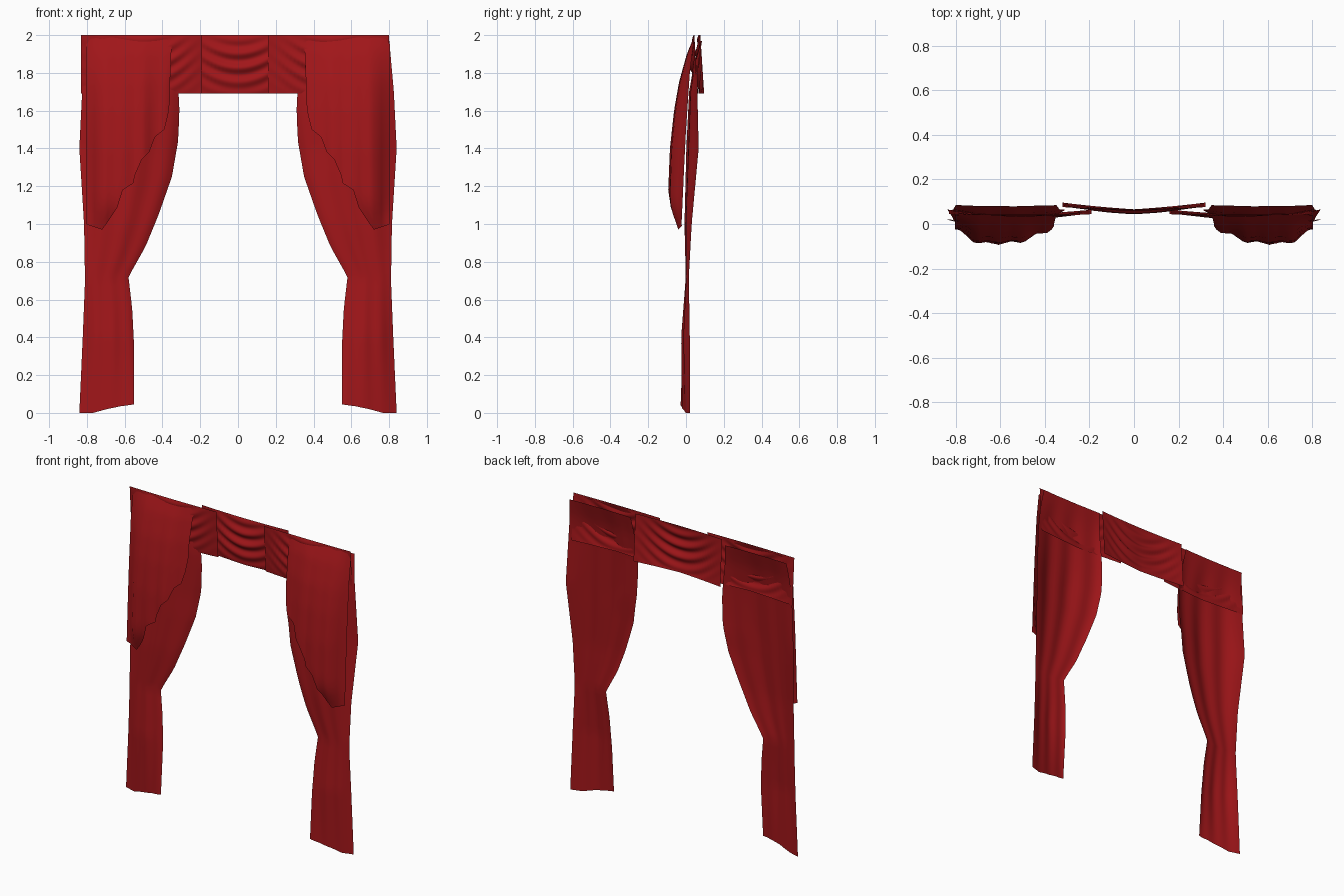
import bpy, math

if "Cube" in bpy.data.objects:
    bpy.data.objects.remove(bpy.data.objects["Cube"])

red = bpy.data.materials.new("red_velvet")
red.diffuse_color = (0.36, 0.008, 0.01, 1)
red.use_nodes = True
red.node_tree.nodes["Principled BSDF"].inputs["Base Color"].default_value = red.diffuse_color


def lerp(pts, t):
    """Piecewise linear lookup in a list of (key, value)."""
    if t <= pts[0][0]:
        return pts[0][1]
    for (a, p), (b, q) in zip(pts, pts[1:]):
        if t <= b:
            return p + (q - p) * (t - a) / (b - a)
    return pts[-1][1]


def sheet(name, us, vs, fn):
    """Cloth sheet: fn(u, v) gives a point, u across and v up."""
    n = len(us)
    verts = [fn(u, v) for v in vs for u in us]
    faces = [(j * n + i, j * n + i + 1, (j + 1) * n + i + 1, (j + 1) * n + i)
             for j in range(len(vs) - 1) for i in range(n - 1)]
    me = bpy.data.meshes.new(name)
    me.from_pydata(verts, [], faces)
    me.materials.append(red)
    me.shade_smooth()
    ob = bpy.data.objects.new(name, me)
    bpy.context.collection.objects.link(ob)
    return ob


def span(n):
    return [i / n for i in range(n + 1)]


def mirrored(ob, name):
    me = ob.data.copy()
    for v in me.vertices:
        v.co.x *= -1
    me.flip_normals()
    other = bpy.data.objects.new(name, me)
    bpy.context.collection.objects.link(other)


# Long tied-back drape: edges, depth of edges and forward bulge by height
OUTER = [(0, -.84), (.4, -.822), (.7, -.81), (1.0, -.815), (1.4, -.84),
         (1.7, -.825), (1.98, -.80)]
INNER = [(0, -.55), (.35, -.55), (.55, -.56), (.72, -.58), (.88, -.49),
         (1.05, -.42), (1.25, -.35), (1.44, -.317), (1.6, -.31), (1.7, -.315),
         (1.98, -.35)]
EDGE_Y = [(0, .02), (.4, .02), (.72, .015), (1.0, .03), (1.4, .067),
          (1.7, .06), (1.85, .065), (1.97, .085)]
BULGE = [(0, .01), (.4, .03), (.72, .015), (1.0, .035), (1.4, .06),
         (1.7, .04), (1.97, .005)]
HEM = [(0, 0), (.25, 0), (.5, .02), (.75, .035), (1, .045)]


def drape(u, v):
    z = 1.97 * v
    z += lerp(HEM, u) * max(0, 1 - z / .5)
    x = lerp(OUTER, z) + (lerp(INNER, z) - lerp(OUTER, z)) * u
    b = lerp(BULGE, z)
    low = max(0, 1 - z / .72)
    y = lerp(EDGE_Y, z) - b * math.sin(math.pi * u) ** .8
    y += .12 * b * math.sin(6 * math.pi * u) - .05 * u * low
    return x, y, z


d = sheet("long_drape_left", span(20), span(44), drape)
mirrored(d, "long_drape_right")

# Front cascade with a stepped lower edge
STEP = [(-.805, 1.0), (-.78, .99), (-.72, .97), (-.69, 1.01), (-.64, 1.085),
        (-.61, 1.18), (-.555, 1.215), (-.545, 1.26), (-.51, 1.34), (-.47, 1.38),
        (-.44, 1.46), (-.39, 1.50), (-.37, 1.58), (-.36, 1.66)]
TOP = [(-.805, 1.95), (-.78, 1.98), (-.72, 1.99), (-.42, 1.99), (-.375, 1.975),
       (-.36, 1.95)]
FRONT_Y = [(.97, -.035), (1.08, -.08), (1.15, -.088), (1.4, -.08), (1.6, -.06),
           (1.75, -.035), (1.9, .005), (1.99, .042)]
BACK_Y = [(.97, -.025), (1.3, -.01), (1.5, 0), (1.8, .02), (1.99, .045)]


def cascade(x, v):
    lo, hi = lerp(STEP, x), lerp(TOP, x)
    z = lo + (hi - lo) * v
    t = (x + .805) / .445
    bulge = min(1, t / .22) if t < .5 else min(1, .35 + (1 - t) / .55)
    y = lerp(BACK_Y, z) + (lerp(FRONT_Y, z) - lerp(BACK_Y, z)) * bulge
    y += .007 * math.sin(8 * math.pi * t) * (1 - v)
    x += .012 * max(0, v - .3) * t
    return x, y, z


cols = sorted([p[0] for p in STEP] + [-.76, -.665, -.58, -.49, -.415])
c = sheet("cascade_left", cols, span(24), cascade)
mirrored(c, "cascade_right")


# Valance of three overlapping swags with curved folds
def swag(name, cx, y0, bow):
    def fn(u, v):
        s = 2 * u - 1
        z = 1.69 + .31 * v
        w = v - .6 * s * s
        fade = (1 - s * s) * math.sin(math.pi * v) ** .7
        y = y0 + bow * s * s - .012 * fade
        y += .010 * fade * math.sin(2 * math.pi * 4 * w)
        y += .02 * (1 - v) * abs(s)
        return cx + .32 * s, y, z
    sheet(name, span(32), span(40), fn)


swag("swag_left", -.51, .04, .004)
swag("swag_right", .48, .04, .004)
swag("swag_middle", 0, .066, .01)
